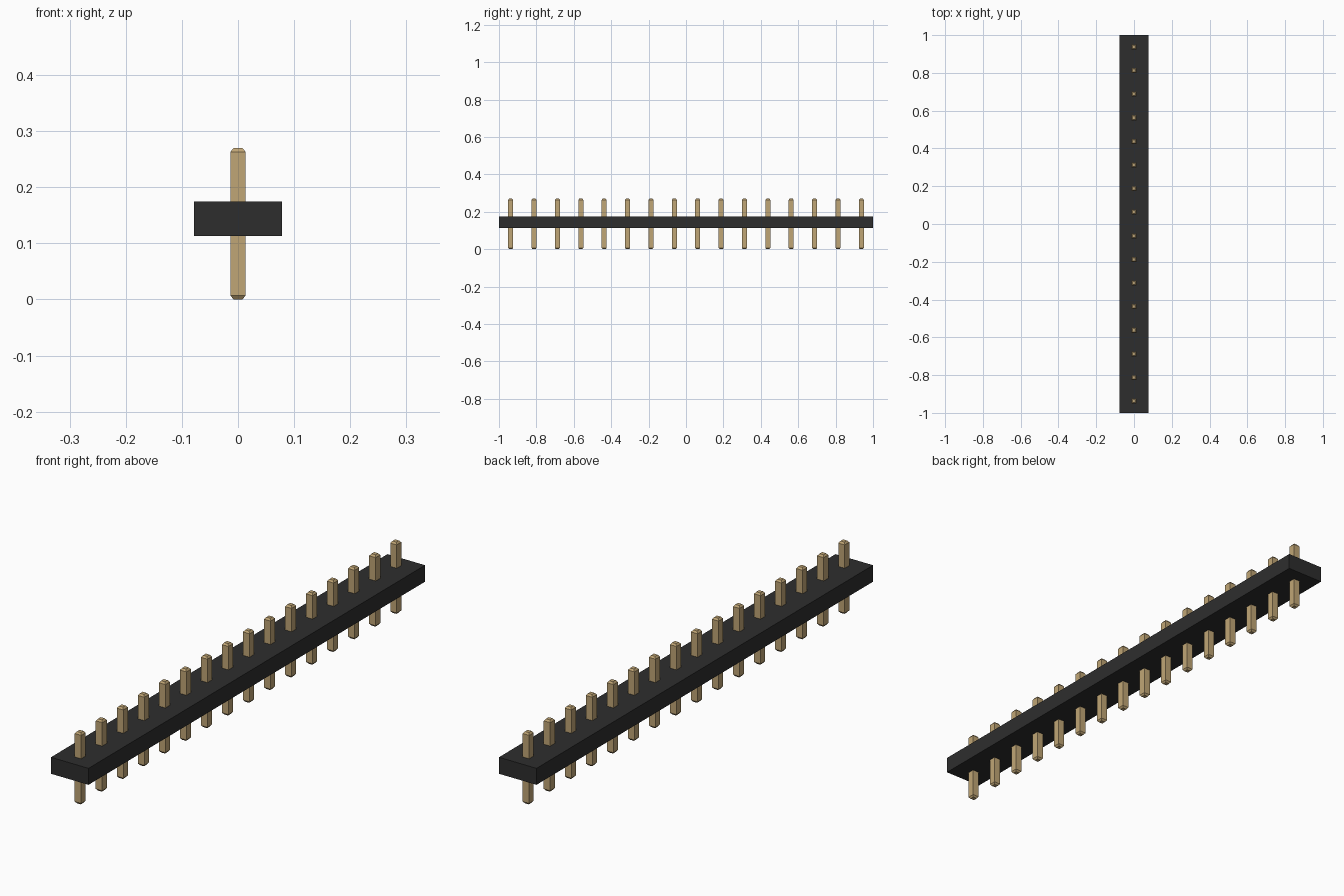
import bpy
import bmesh

cube = bpy.data.objects.get("Cube")
if cube:
    bpy.data.objects.remove(cube, do_unlink=True)


def material(name, rgb):
    mat = bpy.data.materials.new(name)
    mat.use_nodes = True
    colour = (*rgb, 1.0)
    mat.diffuse_color = colour
    mat.node_tree.nodes["Principled BSDF"].inputs["Base Color"].default_value = colour
    return mat


def stacked_squares(name, sections, mat):
    """Solid lofted through rectangles given as (half x, half y, z)."""
    bm = bmesh.new()
    rings = [[bm.verts.new((sx * hx, sy * hy, z))
              for sx, sy in ((-1, -1), (1, -1), (1, 1), (-1, 1))]
             for hx, hy, z in sections]
    for low, high in zip(rings, rings[1:]):
        for i in range(4):
            j = (i + 1) % 4
            bm.faces.new((low[i], low[j], high[j], high[i]))
    bm.faces.new(rings[0][::-1])
    bm.faces.new(rings[-1])
    mesh = bpy.data.meshes.new(name)
    bm.to_mesh(mesh)
    bm.free()
    mesh.materials.append(mat)
    obj = bpy.data.objects.new(name, mesh)
    bpy.context.collection.objects.link(obj)
    return obj


black = material("black plastic", (0.027, 0.027, 0.027))
gold = material("gold metal", (0.53, 0.38, 0.18))

# Long insulating strip
stacked_squares("strip_body", [(0.078, 1.0, 0.113), (0.078, 1.0, 0.175)], black)

# Row of square pins with chamfered tips
PIN_COUNT = 16
PITCH = 2.0 / PIN_COUNT
HALF, TIP, CHAMFER, HEIGHT = 0.0135, 0.008, 0.007, 0.27
pin = stacked_squares("pin_1", [(TIP, TIP, 0), (HALF, HALF, CHAMFER),
                                (HALF, HALF, HEIGHT - CHAMFER), (TIP, TIP, HEIGHT)], gold)
pin.location.y = -1 + PITCH / 2
for n in range(1, PIN_COUNT):
    copy = bpy.data.objects.new(f"pin_{n + 1}", pin.data)
    copy.location.y = -1 + PITCH * (n + 0.5)
    bpy.context.collection.objects.link(copy)
